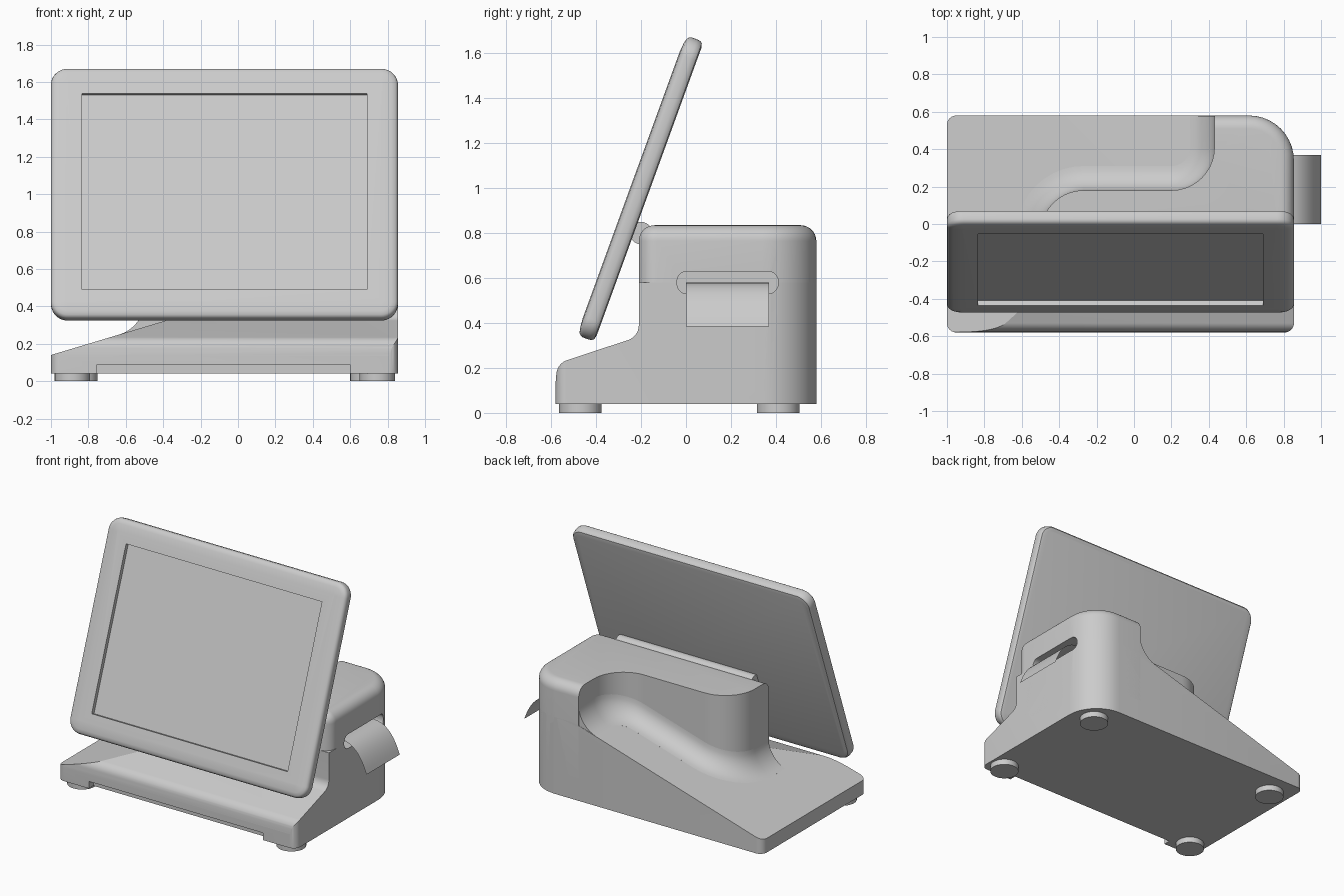
import bpy, bmesh, math
from mathutils import Vector, Matrix

if "Cube" in bpy.data.objects:
    bpy.data.objects.remove(bpy.data.objects["Cube"])


def round_path(pts, closed=True, n=10):
    """2D points (a, b, radius) -> outline with rounded corners."""
    out = []
    for i, (a, b, r) in enumerate(pts):
        p = Vector((a, b))
        if r == 0 or (not closed and i in (0, len(pts) - 1)):
            out.append(p)
            continue
        u = (Vector(pts[i - 1][:2]) - p).normalized()
        v = (Vector(pts[(i + 1) % len(pts)][:2]) - p).normalized()
        half = u.angle(v) / 2
        c = p + (u + v).normalized() * (r / math.sin(half))
        s = p + u * (r / math.tan(half)) - c
        e = p + v * (r / math.tan(half)) - c
        turn = math.pi - 2 * half
        for k in range(n + 1):
            t = k / n
            out.append(c + (s * math.sin((1 - t) * turn) + e * math.sin(t * turn)) / math.sin(turn))
    return out


def make(name, bm, mat=None, smooth=True):
    bmesh.ops.recalc_face_normals(bm, faces=bm.faces)
    me = bpy.data.meshes.new(name)
    bm.to_mesh(me)
    bm.free()
    ob = bpy.data.objects.new(name, me)
    bpy.context.collection.objects.link(ob)
    if mat is not None:
        me.transform(mat)
    if smooth:
        shade(ob)
    return ob


def activate(ob):
    bpy.ops.object.select_all(action='DESELECT')
    ob.select_set(True)
    bpy.context.view_layer.objects.active = ob


def shade(ob):
    activate(ob)
    bpy.ops.object.shade_smooth_by_angle(angle=math.radians(35))


def loft(name, rings, mat=None, caps=True):
    """Skin a list of equal-length closed rings of 3D points."""
    bm = bmesh.new()
    rs = [[bm.verts.new(p) for p in r] for r in rings]
    for a, b in zip(rs, rs[1:]):
        for i in range(len(a)):
            j = (i + 1) % len(a)
            bm.faces.new((a[i], a[j], b[j], b[i]))
    if caps:
        bm.faces.new(rs[0])
        bm.faces.new(rs[-1])
    return make(name, bm, mat)


PLACE = {'x': lambda p, h: (h, p[0], p[1]),
         'y': lambda p, h: (p[0], h, p[1]),
         'z': lambda p, h: (p[0], p[1], h)}


def prism(name, pts, axis, lo, hi, mat=None):
    path = round_path(pts)
    return loft(name, [[PLACE[axis](p, h) for p in path] for h in (lo, hi)], mat)


def rect(a0, a1, b0, b1, r=0):
    return [(a0, b0, r), (a1, b0, r), (a1, b1, r), (a0, b1, r)]


def boolean(ob, cutter, op, keep=False):
    cutter.hide_render = True
    m = ob.modifiers.new(op, 'BOOLEAN')
    m.operation, m.object, m.solver = op, cutter, 'EXACT'
    # keep the boolean ahead of the smoothing
    activate(ob)
    bpy.ops.object.modifier_move_to_index(modifier=m.name, index=0)
    bpy.ops.object.modifier_apply(modifier=m.name)
    if not keep:
        bpy.data.objects.remove(cutter)


def inset_ring(x0, x1, y0, y1, radii, d, h):
    x0, x1, y0, y1 = x0 + d, x1 - d, y0 + d, y1 - d
    c = [(x0, y0), (x1, y0), (x1, y1), (x0, y1)]
    return [(p.x, p.y, h) for p in round_path([(*q, max(r - d, 0.006)) for q, r in zip(c, radii)])]


def slope(x):
    return min(0.58, 0.14 + 0.3 * (x + 1))


# Lower housing: plan outline, trimmed by the side profile and the sideways slope
base = prism("base_housing", [(-1, -0.58, 0.05), (0.855, -0.58, 0.05), (0.855, 0.58, 0.24), (-1, 0.58, 0.05)],
             'z', 0.04, 0.7)
side = prism("side_cutter", [(-0.6, -0.1, 0), (-0.573, 0.22, 0.07), (-0.21, 0.34, 0.07), (-0.21, 0.9, 0),
                             (0.7, 0.9, 0), (0.7, -0.1, 0)], 'x', -1.2, 1.2)
boolean(base, side, 'INTERSECT')
wedge = prism("slope_cutter", [(-1.2, -0.1, 0), (-1.2, 0.08, 0), (0.467, 0.58, 0), (1.2, 0.58, 0), (1.2, -0.1, 0)],
              'y', -0.9, 0.9)
boolean(base, wedge, 'INTERSECT')
boolean(base, prism("notch_cutter", rect(-0.755, 0.6, -0.8, -0.53), 'z', -0.1, 0.09), 'DIFFERENCE')

# Printer cover: soft-topped box trimmed by the S-shaped wall
R = 0.07
steps = [(0, 0.2)] + [(R * (1 - math.cos(t)), 0.835 - R + R * math.sin(t))
                      for t in [k * math.pi / 16 for k in range(9)]]
cover = loft("printer_cover", [inset_ring(-0.9, 0.855, -0.21, 0.58, (0.05, 0.08, 0.24, 0.05), d, h) for d, h in steps])
wall = prism("wall_cutter", [(0.43, 0.8, 0), (0.43, 0.18, 0.23), (-0.5, 0.18, 0.23), (-0.5, -0.4, 0),
                             (1.2, -0.4, 0), (1.2, 0.8, 0)], 'z', 0.1, 1.0)
boolean(cover, wall, 'INTERSECT')

# Paper slot through the seam
slot = prism("slot_cutter", rect(-0.04, 0.41, 0.53, 0.63, 0.045), 'x', 0.77, 1.0)
boolean(cover, slot, 'DIFFERENCE', keep=True)
boolean(base, slot, 'DIFFERENCE')
shade(base)
shade(cover)

# Flared foot where the S-shaped wall meets the slope
path = round_path([(0.43, 0.578, 0), (0.43, 0.18, 0.23), (-0.5, 0.18, 0.23), (-0.5, -0.205, 0)], closed=False)
rings, F = [], 0.13
for i, p in enumerate(path):
    d = (path[min(i + 1, len(path) - 1)] - path[max(i - 1, 0)]).normalized()
    nrm = Vector((d.y, -d.x))
    curve = [(F * (1 - math.sin(t)), F * (1 - math.cos(t))) for t in [k * math.pi / 16 for k in range(9)]]
    ring = []
    for o, h in [(-0.01, -0.03), (F, -0.03)] + curve + [(-0.01, F)]:
        q = p + nrm * o
        ring.append((q.x, q.y, slope(q.x) + h))
    rings.append(ring)
loft("flared_foot", rings)

# Paper strip: a single curling sheet
bm = bmesh.new()
prev = None
for k in range(13):
    t = k / 12
    x = 0.79 * (1 - t) ** 2 + 2 * 0.93 * t * (1 - t) + 1.0 * t * t
    z = 0.58 * (1 - t) ** 2 + 2 * 0.59 * t * (1 - t) + 0.385 * t * t
    row = [bm.verts.new((x, y, z)) for y in (0, 0.37)]
    if prev:
        bm.faces.new((prev[0], row[0], row[1], prev[1]))
    prev = row
make("paper_strip", bm)

# Tilted screen with soft edges and a recessed display
tilt = Matrix.Translation((0, -0.487, 0.346)) @ Matrix.Rotation(math.radians(70), 4, 'X')
shell = [(0.03, -0.085), (0.01, -0.08), (0.002, -0.07), (0, -0.055), (0, -0.03), (0.004, -0.018),
         (0.014, -0.009), (0.035, -0.004), (0.08, 0)]
screen = loft("screen", [inset_ring(-1, 0.855, 0, 1.42, [0.09] * 4, d, h) for d, h in shell], tilt)
boolean(screen, prism("display_cutter", rect(-0.835, 0.69, 0.153, 1.27), 'z', -0.027, 0.1, tilt), 'DIFFERENCE')
shade(screen)

# Hinge bar between cover and screen
hinge = [(-0.2 + 0.05 * math.cos(a), 0.8 + 0.05 * math.sin(a)) for a in [k * math.pi / 12 for k in range(24)]]
loft("hinge_bar", [[(x, y, z) for y, z in hinge] for x in (-0.4, 0.66)])

# Feet
for n, (x, y) in enumerate([(-0.885, -0.47), (0.745, -0.47), (-0.845, 0.41), (0.695, 0.41)]):
    bm = bmesh.new()
    bmesh.ops.create_cone(bm, cap_ends=True, segments=32, radius1=0.095, radius2=0.095, depth=0.05,
                          matrix=Matrix.Translation((x, y, 0.025)))
    make("foot_%d" % (n + 1), bm)
